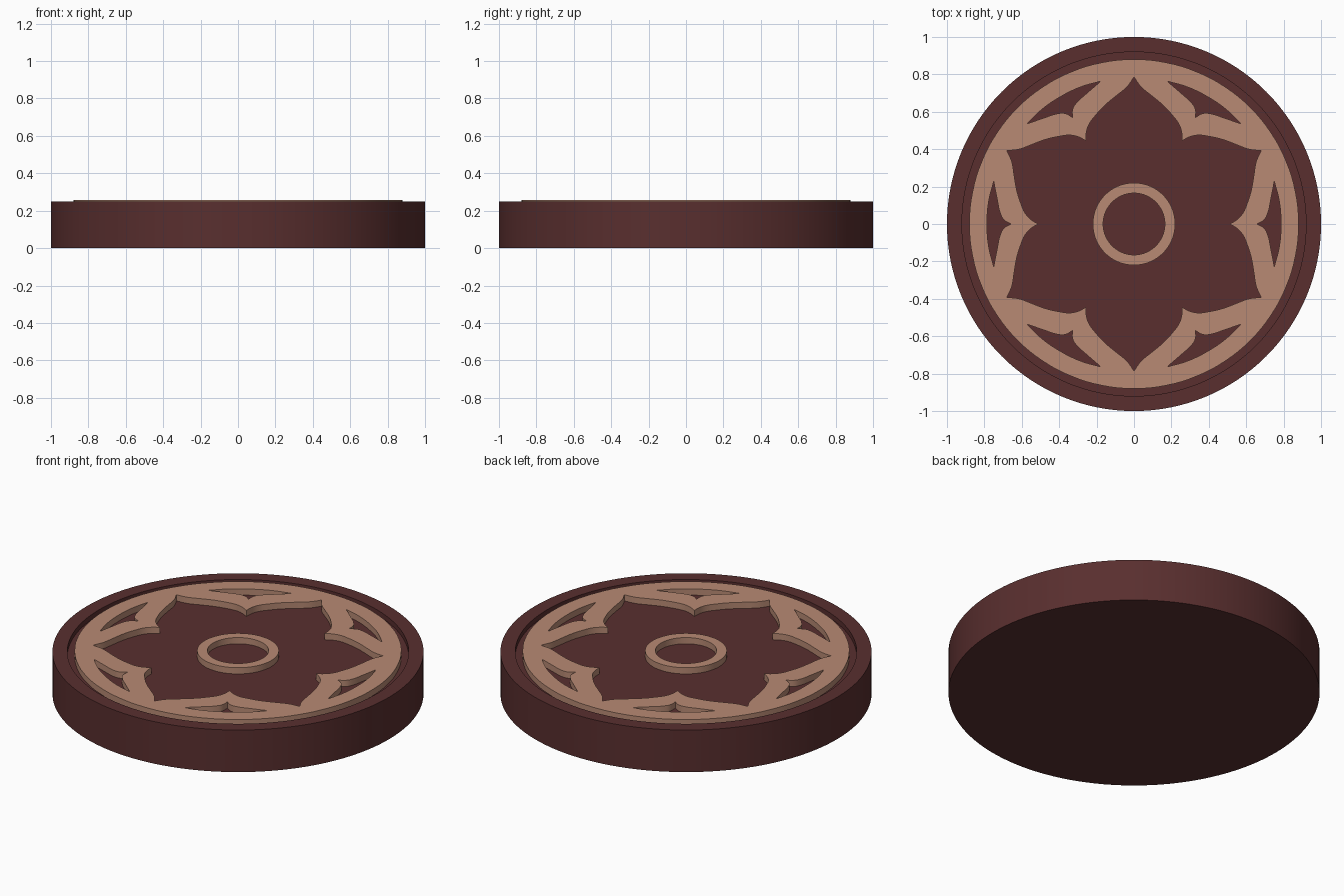
import bpy
import bmesh
from math import cos, sin, pi, radians

cube = bpy.data.objects.get("Cube")
if cube:
    bpy.data.objects.remove(cube, do_unlink=True)

FLOOR, RIM, TOP = 0.22, 0.25, 0.257


def material(name, rgb):
    mat = bpy.data.materials.new(name)
    mat.use_nodes = True
    mat.diffuse_color = (*rgb, 1)
    mat.node_tree.nodes["Principled BSDF"].inputs["Base Color"].default_value = (*rgb, 1)
    return mat


dark = material("dark_brown", (0.100, 0.028, 0.028))
tan = material("light_tan", (0.48, 0.255, 0.175))


def activate(obj):
    bpy.ops.object.select_all(action='DESELECT')
    obj.select_set(True)
    bpy.context.view_layer.objects.active = obj


def smooth(obj):
    activate(obj)
    bpy.ops.object.shade_smooth_by_angle(angle=radians(30))


def lathe(name, profile, mat, steps=128):
    """Spin an (r, z) profile around the vertical axis."""
    bm = bmesh.new()
    verts = [bm.verts.new((r, 0, z)) for r, z in profile]
    edges = [bm.edges.new(pair) for pair in zip(verts, verts[1:])]
    bmesh.ops.spin(bm, geom=verts + edges, cent=(0, 0, 0), axis=(0, 0, 1),
                   angle=2 * pi, steps=steps, use_duplicate=False)
    bmesh.ops.remove_doubles(bm, verts=bm.verts, dist=0.0001)
    bmesh.ops.recalc_face_normals(bm, faces=bm.faces)
    mesh = bpy.data.meshes.new(name)
    bm.to_mesh(mesh)
    bm.free()
    mesh.materials.append(mat)
    obj = bpy.data.objects.new(name, mesh)
    bpy.context.collection.objects.link(obj)
    smooth(obj)


def turn(point, angle):
    x, y = point
    return x * cos(angle) - y * sin(angle), x * sin(angle) + y * cos(angle)


def circle(radius, count=128):
    return [turn((radius, 0), 2 * pi * i / count) for i in range(count)]


def add_loop(curve, points, corners=()):
    """Closed smooth outline; the listed point indices stay sharp."""
    spline = curve.splines.new('BEZIER')
    spline.bezier_points.add(len(points) - 1)
    spline.use_cyclic_u = True
    spline.resolution_u = 4
    for i, (bp, (x, y)) in enumerate(zip(spline.bezier_points, points)):
        bp.co = (x, y, 0)
        kind = 'VECTOR' if i in corners else 'AUTO'
        bp.handle_left_type = bp.handle_right_type = kind


def mirrored(half):
    """Extend a half outline across the local x axis."""
    return [(x, -y) for x, y in reversed(half[1:])] + half


# Dish with raised rim and recessed floor
lathe("dish", [(0, 0), (1, 0), (1, RIM), (0.92, RIM), (0.92, FLOOR), (0, FLOOR)], dark)

# Raised centre ring
lathe("centre_ring", [(0.165, FLOOR - 0.01), (0.165, TOP), (0.22, TOP),
                      (0.22, FLOOR - 0.01)], tan, 96)

# Raised flower tracery: a disc pierced by a six-petal flower and six slots
lobe = [(0.513, 0), (0.55, 0.023), (0.582, 0.058), (0.605, 0.11), (0.627, 0.18),
        (0.641, 0.26), (0.654, 0.335), (0.68, 0.3926)]
slot_inner = [(0.657, 0), (0.695, 0.022), (0.715, 0.058), (0.731, 0.13), (0.75, 0.228)]
slot_outer = [(0.777, 0.12), (0.786, 0), (0.777, -0.12)]

curve = bpy.data.curves.new("flower_tracery", 'CURVE')
curve.dimensions = '2D'
curve.fill_mode = 'BOTH'
curve.extrude = (TOP - FLOOR + 0.01) / 2
add_loop(curve, circle(0.88, 32))

flower, flower_corners = [], []
lobe_points = mirrored(lobe)[:-1]
slot_points = mirrored(slot_inner) + slot_outer
notch, tip = len(slot_inner) - 1, 2 * len(slot_inner) - 2
for k in range(6):
    angle = k * pi / 3
    flower_corners += [len(flower), len(flower) + len(lobe) - 1]
    flower += [turn(p, angle) for p in lobe_points]
    add_loop(curve, [turn(p, angle) for p in slot_points], (0, notch, tip))
add_loop(curve, flower, flower_corners)

tracery = bpy.data.objects.new("flower_tracery", curve)
tracery.location.z = (TOP + FLOOR - 0.01) / 2
bpy.context.collection.objects.link(tracery)
curve.materials.append(tan)
activate(tracery)
bpy.ops.object.convert(target='MESH')
smooth(bpy.context.view_layer.objects.active)
